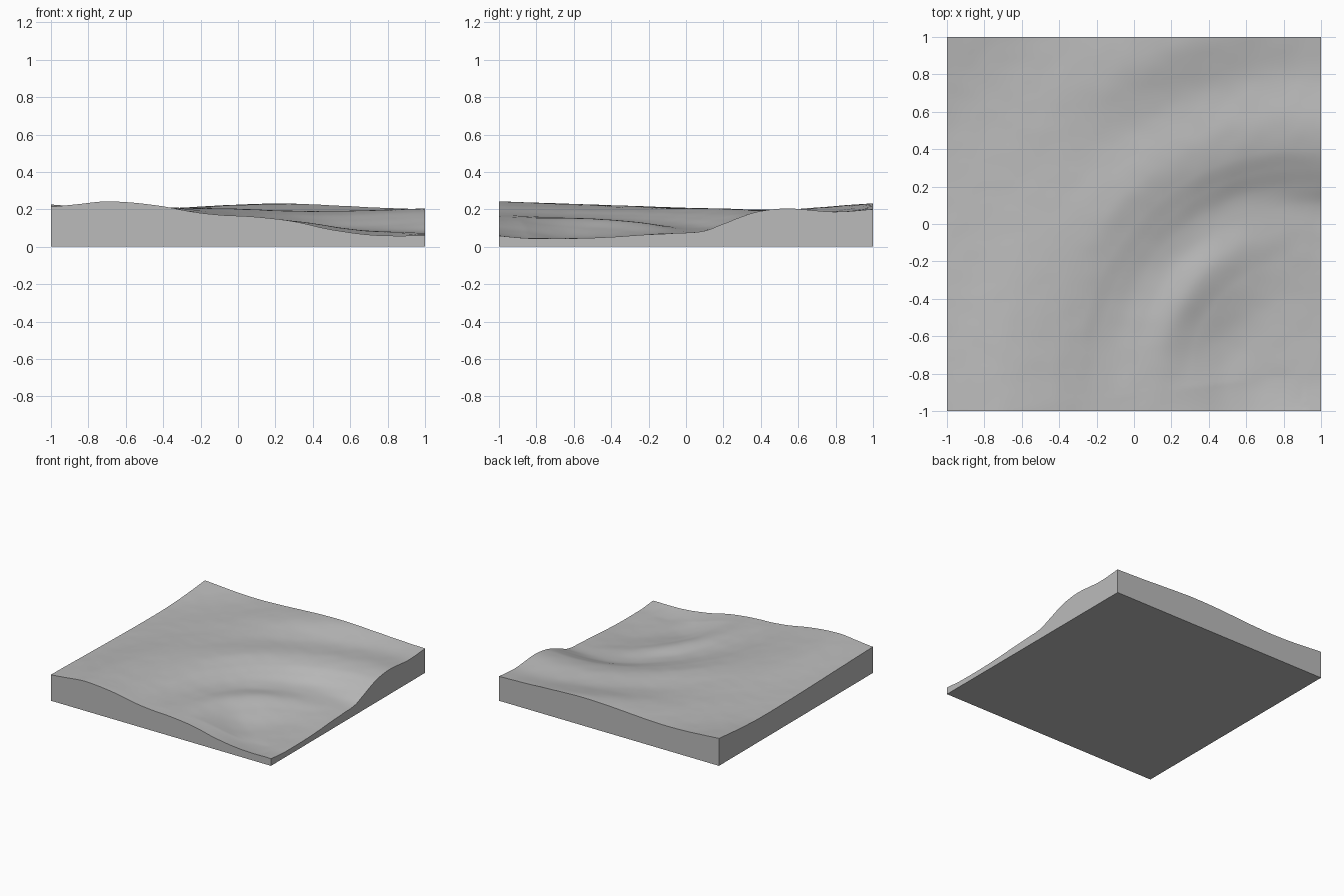
import bpy, bmesh, math
from mathutils import Vector, noise

if "Cube" in bpy.data.objects:
    bpy.data.objects.remove(bpy.data.objects["Cube"])

CELLS = 140
BASIN_X, BASIN_Y = 0.9, -0.8

# Radial height profiles (in hundredths) around the basin, one per bearing
RADII = [0, .22, .41, .6, .75, .9, 1, 1.1, 1.2, 1.35, 1.6, 1.9, 2.3, 2.7]
PROFILES = {
    85: [4.5, 4.5, 5.2, 6.5, 7.2, 8.4, 12, 16, 19, 20.5, 18.7, 20.5, 21, 21],
    110: [4.5, 4.5, 5, 7, 9, 9.2, 10.5, 14, 17.3, 19, 18.4, 23, 21.5, 21],
    135: [4.5, 4.5, 5.2, 9.2, 13, 11.9, 13, 15.5, 18, 20.4, 19.6, 20, 19.6, 23.5],
    160: [4.5, 4.5, 5.5, 10.3, 14.8, 14.8, 15.2, 16.8, 19, 20.8, 21.7, 20, 19, 20],
    187: [4.5, 4.5, 8, 12.8, 15.2, 16.4, 16.9, 17.8, 19.4, 22.1, 24.2, 21.5, 20, 20],
}
BEARINGS = list(PROFILES)


def smooth_curve(knots, values, t):
    """Cubic curve through unevenly spaced knots."""
    t = min(max(t, knots[0]), knots[-1])
    i = 0
    while i < len(knots) - 2 and t > knots[i + 1]:
        i += 1

    def slope(k):
        a, b = max(k - 1, 0), min(k + 1, len(knots) - 1)
        return (values[b] - values[a]) / (knots[b] - knots[a])

    span = knots[i + 1] - knots[i]
    u = (t - knots[i]) / span
    ease = u * u * (3 - 2 * u)
    return (values[i] * (1 - ease) + values[i + 1] * ease
            + span * u * (1 - u) * ((1 - u) * slope(i) - u * slope(i + 1)))


def ground_height(x, y):
    dx, dy = x - BASIN_X, y - BASIN_Y
    radius = math.hypot(dx, dy)
    bearing = math.degrees(math.atan2(dy, dx))
    if bearing < -85:
        bearing += 360
    across = [smooth_curve(RADII, PROFILES[b], radius) for b in BEARINGS]
    height = smooth_curve(BEARINGS, across, bearing) / 100
    # Slight lift of the basin floor at the front edge
    lift = max(0, (BASIN_Y - y) / 0.2) ** 2 * max(0, 1 - radius / 0.5)
    grain = noise.noise(Vector((x, y, 0)) * 9) * 0.0012
    return height + 0.025 * lift + grain


# Sculpted ground surface
bm = bmesh.new()
bmesh.ops.create_grid(bm, x_segments=CELLS, y_segments=CELLS, size=1)
for v in bm.verts:
    v.co.z = ground_height(v.co.x, v.co.y)

# Side walls and flat underside
rim = [e for e in bm.edges if e.is_boundary]
skirt = bmesh.ops.extrude_edge_only(bm, edges=rim)["geom"]
for v in skirt:
    if isinstance(v, bmesh.types.BMVert):
        v.co.z = 0
bmesh.ops.contextual_create(bm, geom=[e for e in skirt if isinstance(e, bmesh.types.BMEdge)
                                      and e.is_boundary])
bmesh.ops.recalc_face_normals(bm, faces=bm.faces)

mesh = bpy.data.meshes.new("terrain_block")
bm.to_mesh(mesh)
bm.free()
terrain = bpy.data.objects.new("terrain_block", mesh)
bpy.context.collection.objects.link(terrain)

# Plain grey material
grey = bpy.data.materials.new("stone_grey")
grey.use_nodes = True
colour = (0.5, 0.5, 0.5, 1)
grey.diffuse_color = colour
grey.node_tree.nodes["Principled BSDF"].inputs["Base Color"].default_value = colour
mesh.materials.append(grey)

# Smooth ground with crisp block edges
bpy.ops.object.select_all(action="DESELECT")
terrain.select_set(True)
bpy.context.view_layer.objects.active = terrain
bpy.ops.object.shade_smooth_by_angle(angle=math.radians(35))
